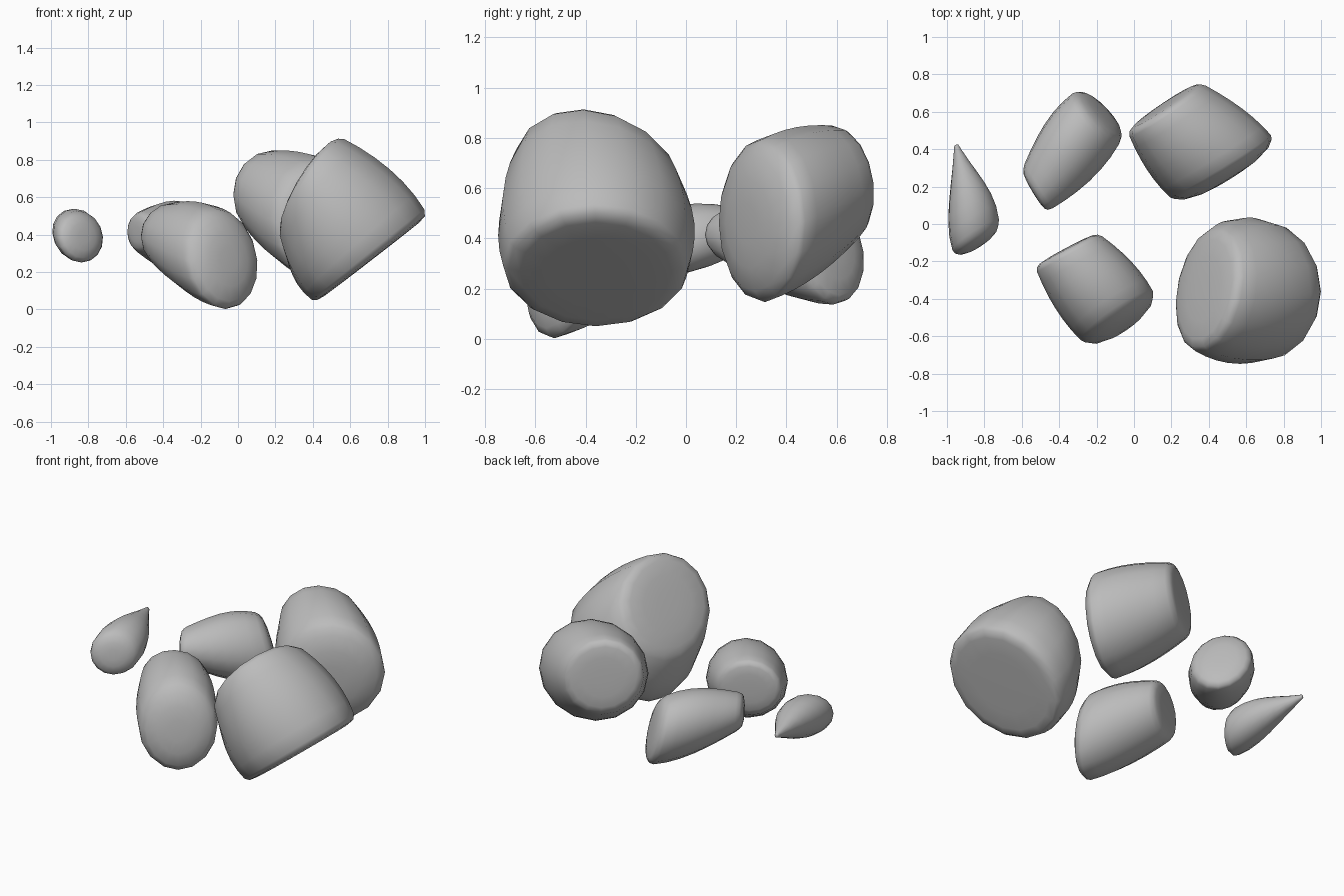
import bpy, bmesh
from math import cos, sin, pi
from mathutils import Vector

cube = bpy.data.objects.get("Cube")
if cube:
    bpy.data.objects.remove(cube, do_unlink=True)

# Single stone colour
stone = bpy.data.materials.new("stone_grey")
stone.use_nodes = True
colour = (0.5, 0.5, 0.5, 1)
stone.diffuse_color = colour
bsdf = next(n for n in stone.node_tree.nodes if n.type == 'BSDF_PRINCIPLED')
bsdf.inputs["Base Color"].default_value = colour
bsdf.inputs["Roughness"].default_value = 0.8

SIDES = 16
# One end, from the middle of its cap to the flank:
# (distance along the rock, width, share of the dome height)
END = [(0, .25, 1), (0, .55, .85), (0, .84, .4), (.012, .96, 0),
       (.06, 1, 0), (.2, 1, 0), (.35, 1, 0)]
PROFILE = END + [(.5, 1, 0)] + [(1 - t, w, d) for t, w, d in reversed(END)]


def rock(name, big_cap, small_cap, bulge, domes):
    """Loft between two tilted oval caps, each given as centre and two half axes."""
    big = [Vector(v) for v in big_cap]
    small = [Vector(v) for v in small_cap]
    axis = small[0] - big[0]
    lifts = []
    for (_, u, v), height, outward in zip((big, small), domes, (-axis, axis)):
        normal = u.cross(v).normalized()
        lifts.append(normal * height * (1 if normal.dot(outward) > 0 else -1))
    bm = bmesh.new()
    rings = []
    for t, width, dome in PROFILE:
        centre, u, v = (a.lerp(b, t) for a, b in zip(big, small))
        centre = centre + dome * lifts[t > .5]
        r = width * (1 + 4 * bulge * t * (1 - t))
        angles = [2 * pi * i / SIDES for i in range(SIDES)]
        rings.append([bm.verts.new(centre + r * (u * cos(a) + v * sin(a)))
                      for a in angles])
    for low, high in zip(rings, rings[1:]):
        for i in range(SIDES):
            j = (i + 1) % SIDES
            bm.faces.new((low[i], low[j], high[j], high[i]))
    # Close both ends
    bm.faces.new(rings[0])
    bm.faces.new(rings[-1])
    bmesh.ops.recalc_face_normals(bm, faces=bm.faces)
    for face in bm.faces:
        face.smooth = True
    mesh = bpy.data.meshes.new(name)
    bm.to_mesh(mesh)
    bm.free()
    mesh.materials.append(stone)
    bpy.context.collection.objects.link(bpy.data.objects.new(name, mesh))


rock("large_rock",
     [(.715, -.36, .27), (.3, 0, .232), (0, .36, 0)],
     [(.385, -.35, .665), (.15, -.06, .262), (.08, .315, -.01)],
     .15, (.004, .018))

rock("back_rock",
     [(.482, .288, .46), (.268, .165, 0), (.01, -.005, .322)],
     [(.16, .625, .62), (.195, .13, 0), (0, -.025, .228)],
     .1, (.055, .01))

rock("front_rock",
     [(-.075, -.512, .262), (.188, .13, 0), (-.025, .035, .265)],
     [(-.36, -.14, .395), (.168, .09, 0), (0, 0, .172)],
     .14, (.05, .012))

rock("middle_rock",
     [(-.185, .585, .345), (-.12, .13, 0), (-.045, -.025, .207)],
     [(-.53, .18, .415), (-.067, .112, 0), (0, 0, .102)],
     .27, (.025, .015))

rock("pointed_rock",
     [(-.84, -.088, .385), (.12, .078, 0), (-.01, .02, .133)],
     [(-.95, .42, .455), (.012, .004, 0), (0, 0, .014)],
     .43, (.03, .004))
